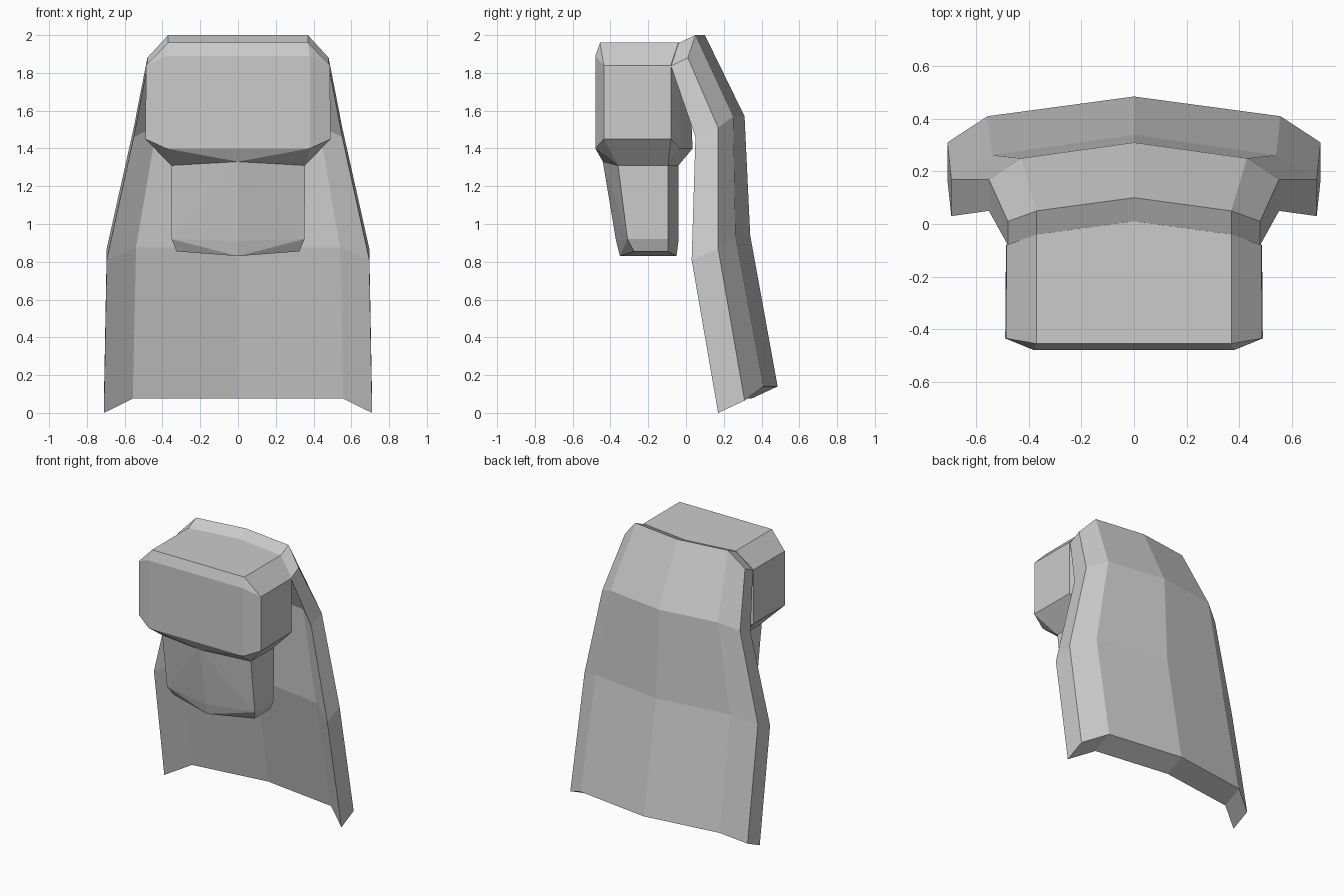
import bpy, bmesh

if "Cube" in bpy.data.objects:
    bpy.data.objects.remove(bpy.data.objects["Cube"])


def finish(bm, name):
    bmesh.ops.recalc_face_normals(bm, faces=bm.faces)
    mesh = bpy.data.meshes.new(name)
    bm.to_mesh(mesh)
    bm.free()
    ob = bpy.data.objects.new(name, mesh)
    bpy.context.collection.objects.link(ob)
    return ob


def hull(name, half):
    """Convex faceted solid from the points of its right half."""
    bm = bmesh.new()
    pts = {(s * x, y, z) for x, y, z in half for s in (1, -1) if x or s > 0}
    for p in sorted(pts):
        bm.verts.new(p)
    res = bmesh.ops.convex_hull(bm, input=bm.verts)
    loose = [v for v in bm.verts if not v.link_faces]
    bmesh.ops.delete(bm, geom=loose, context='VERTS')
    bmesh.ops.dissolve_limit(bm, angle_limit=0.02, verts=bm.verts, edges=bm.edges)
    return finish(bm, name)


# Upper block with bevelled corners and tapered lower rim
jaw_top = [(0, -.44, 1.33), (.355, -.36, 1.31), (.355, -.095, 1.31), (0, -.04, 1.31)]
hull("head_block", [
    (.37, -.455, 1.96), (.37, -.04, 1.96), (0, .01, 1.96),
    (.38, -.48, 1.89), (.38, -.48, 1.40),
    (.487, -.435, 1.84), (.49, -.435, 1.45),
    (.485, -.08, 1.84), (.487, -.08, 1.45),
    (.37, -.03, 1.40), (0, .035, 1.40)] + jaw_top)

# Hanging lower block, tapering downwards
hull("lower_block", jaw_top + [
    (0, -.37, .91), (.352, -.31, .92), (.352, -.095, .92), (0, -.04, .91),
    (0, -.35, .83), (.325, -.275, .855), (.325, -.095, .855), (0, -.05, .83)])

# Draped back sheet: outer rows of (centre, mid, edge), inner offset (dy, dz)
rows = [
    ([(0, .10, 2.0), (.37, .05, 2.0), (.48, .01, 1.88)], (-.09, -.043)),
    ([(0, .31, 1.57), (.43, .25, 1.57), (.552, .17, 1.51)], (-.12, -.05)),
    ([(0, .34, .94), (.54, .262, .935), (.695, .17, .87)], (-.14, -.06)),
    ([(0, .485, .14), (.557, .41, .14), (.71, .31, .065)], (-.14, -.065)),
]
bm = bmesh.new()
outer = [[bm.verts.new(p) for p in row] for row, _ in rows]
inner = [[bm.verts.new((x, y + d[0], z + d[1])) for x, y, z in row] for row, d in rows]
for i in range(3):
    for g in (outer, inner):
        for j in range(2):
            bm.faces.new((g[i][j], g[i][j + 1], g[i + 1][j + 1], g[i + 1][j]))
    bm.faces.new((outer[i][2], inner[i][2], inner[i + 1][2], outer[i + 1][2]))
for i in (0, 3):
    for j in range(2):
        bm.faces.new((outer[i][j], outer[i][j + 1], inner[i][j + 1], inner[i][j]))
dup = bmesh.ops.duplicate(bm, geom=bm.verts[:] + bm.edges[:] + bm.faces[:])
for v in dup["geom"]:
    if isinstance(v, bmesh.types.BMVert):
        v.co.x *= -1
bmesh.ops.remove_doubles(bm, verts=bm.verts, dist=1e-4)
finish(bm, "back_drape")
